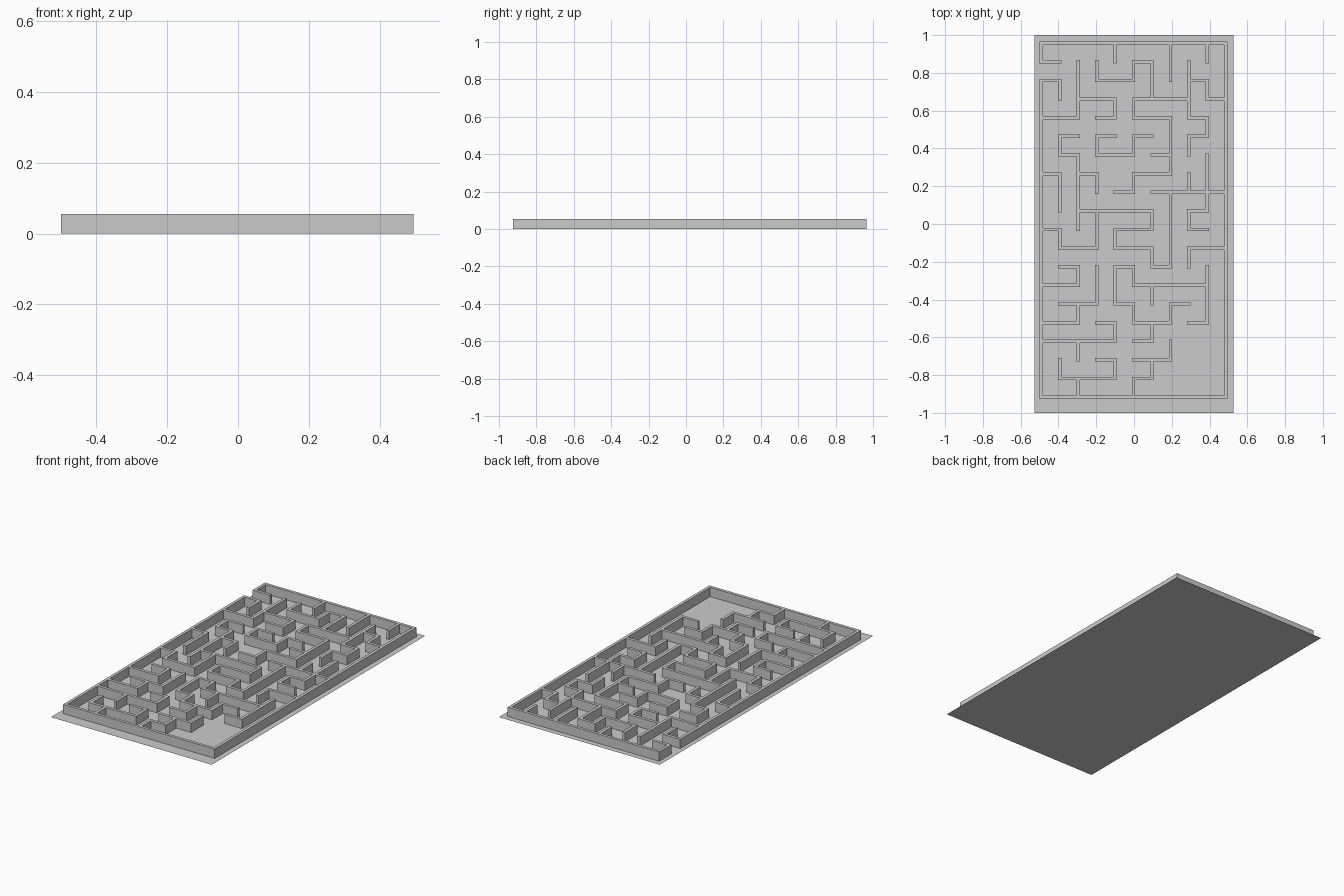
import bpy, bmesh

if "Cube" in bpy.data.objects:
    bpy.data.objects.remove(bpy.data.objects["Cube"])

COLS, ROWS = 10, 19
X0, Y0 = -0.491, 0.957          # top-left maze post
PX, PY = 0.0977, 0.0986         # spacing of posts
HALF, HEIGHT = 0.0088, 0.055    # wall half thickness, wall height

# Wall runs: start column, start row (from the top), then moves
RUNS = [
    (1, 1, "L1 U1 R10 D19 L10 U17 R1 D1"),      # outer wall with the entrance gap
    (4, 0, "D1"), (7, 0, "D2"), (9, 0, "D1"),
    (8, 1, "D3 R1 D1 L1 D1"), (8, 2, "R1 D1 R1"),
    (2, 1, "D3 L2"), (2, 3, "R2 D1 L1"),
    (3, 1, "D1 R2 U1 R1 D2"),
    (8, 3, "L3 D1 R2 D3 L2 D1 L1"), (6, 6, "R1"),
    (2, 5, "L1 D1 R1 D4"), (2, 7, "R1 D1"), (0, 7, "R1 D2"),
    (4, 5, "L1 D1 R2 U1 R1"),
    (6, 8, "R4"), (8, 7, "D1"), (9, 6, "D3 L1 D1 R1"),
    (2, 9, "R4 D1 L2 D1 R2 D1 R1 U4"),
    (3, 9, "D2 L2 U1 L1"), (10, 11, "L2 D1"),
    (1, 12, "R1 D1 L2"), (3, 12, "D2 L2"), (2, 14, "D1 L2"),
    (9, 12, "D3 L1"), (9, 13, "L4 U1 L1 D2 R1 D1 R2 U1 R1"),
    (6, 13, "D1"), (6, 15, "D1 L1"),
    (3, 15, "R1 D1 L4"), (2, 16, "D1"),
    (3, 17, "R1 D1 L3 U1"), (2, 18, "D1"),
    (7, 16, "D1 L2"), (6, 17, "D1 L1 D1"),
]
STEP = {"L": (-1, 0), "R": (1, 0), "U": (0, -1), "D": (0, 1)}


def add_object(name, bm):
    mesh = bpy.data.meshes.new(name)
    bm.to_mesh(mesh)
    bm.free()
    obj = bpy.data.objects.new(name, mesh)
    bpy.context.collection.objects.link(obj)
    return obj


# Filled cells on a fine grid: even index = post, odd index = gap between posts
filled = set()
for c, r, moves in RUNS:
    i, j = 2 * c, 2 * r
    filled.add((i, j))
    for move in moves.split():
        dx, dy = STEP[move[0]]
        for _ in range(2 * int(move[1:])):
            i, j = i + dx, j + dy
            filled.add((i, j))


def corner(i, j):
    """Position of fine grid line i, j (two lines per post)."""
    x = X0 + PX * (i // 2) + (HALF if i % 2 else -HALF)
    y = Y0 - PY * (j // 2) - (HALF if j % 2 else -HALF)
    return x, y


# Maze walls: one joined footprint, raised to wall height
bm = bmesh.new()
verts = {}


def vert(i, j):
    if (i, j) not in verts:
        verts[i, j] = bm.verts.new((*corner(i, j), 0))
    return verts[i, j]


for i, j in sorted(filled):
    bm.faces.new([vert(i, j), vert(i, j + 1), vert(i + 1, j + 1), vert(i + 1, j)])
ext = bmesh.ops.extrude_face_region(bm, geom=bm.faces[:], use_keep_orig=True)
top = [g for g in ext["geom"] if isinstance(g, bmesh.types.BMVert)]
bmesh.ops.translate(bm, verts=top, vec=(0, 0, HEIGHT))
bmesh.ops.recalc_face_normals(bm, faces=bm.faces[:])
add_object("maze_walls", bm)

# Base sheet: flat, without thickness
bm = bmesh.new()
bm.faces.new([bm.verts.new((x, y, 0)) for x, y in
              ((-0.528, -1), (0.528, -1), (0.528, 1), (-0.528, 1))])
add_object("base_sheet", bm)
